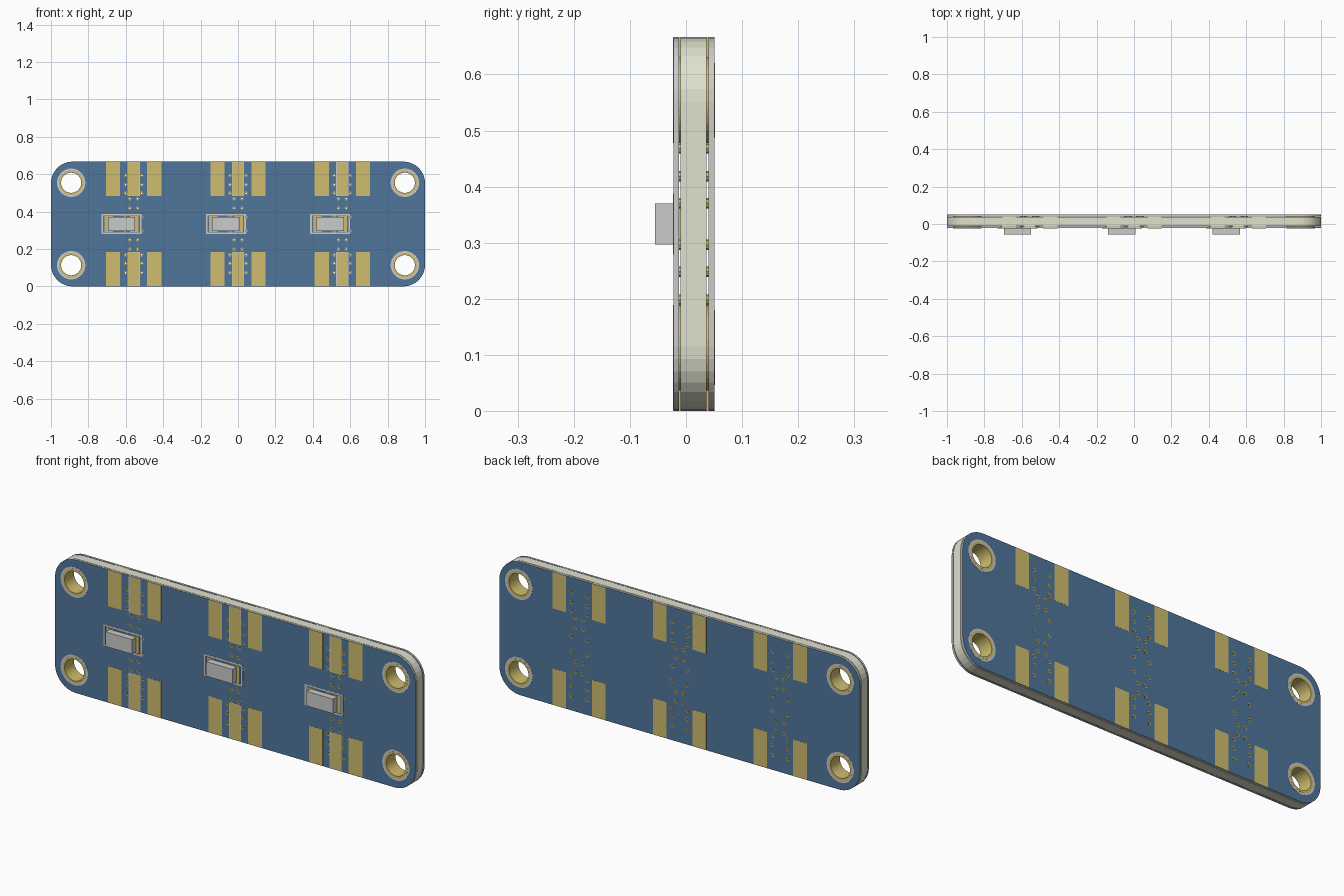
import bpy, bmesh
from math import sin, cos, pi, tau
from mathutils import Matrix

if "Cube" in bpy.data.objects:
    bpy.data.objects.remove(bpy.data.objects["Cube"])

H = 0.667
MID = H / 2
GROUPS = (-0.558, 0.0, 0.558)
HOLES = [(x, z) for x in (-0.892, 0.892) for z in (0.113, H - 0.113)]


def material(name, rgb):
    m = bpy.data.materials.new(name)
    m.diffuse_color = (*rgb, 1)
    m.use_nodes = True
    m.node_tree.nodes["Principled BSDF"].inputs["Base Color"].default_value = m.diffuse_color
    return m


BLUE = material("blue_mask", (0.08, 0.18, 0.33))
GOLD = material("gold", (0.63, 0.51, 0.16))
CREAM = material("cream_core", (0.75, 0.75, 0.62))
SILK = material("pale_print", (0.65, 0.65, 0.62))


def circle(x, z, r, n=32):
    return [(x + r * cos(tau * i / n), z + r * sin(tau * i / n)) for i in range(n)]


def rect(x0, x1, z0, z1):
    return [(x0, z0), (x1, z0), (x1, z1), (x0, z1)]


def centred(x, z, hw, hh):
    return rect(x - hw, x + hw, z - hh, z + hh)


def rounded(hw, z0, z1, r, n=8):
    pts = []
    corners = [(hw - r, z1 - r), (r - hw, z1 - r), (r - hw, z0 + r), (hw - r, z0 + r)]
    for k, (cx, cz) in enumerate(corners):
        for i in range(n + 1):
            a = (k + i / n) * pi / 2
            pts.append((cx + r * cos(a), cz + r * sin(a)))
    return pts


def plate(name, loops, y0, y1, mat=None, side_mat=None, smooth=False):
    """Extrude nested x-z outlines (inner loops become holes) from y0 to y1."""
    s = 100
    cu = bpy.data.curves.new(name, 'CURVE')
    cu.dimensions = '2D'
    cu.fill_mode = 'BOTH'
    cu.extrude = (y1 - y0) / 2 * s
    for loop in loops:
        sp = cu.splines.new('POLY')
        sp.points.add(len(loop) - 1)
        for p, (x, z) in zip(sp.points, loop):
            p.co = (x * s, z * s, 0, 1)
        sp.use_cyclic_u = True
    tmp = bpy.data.objects.new(name + "_outline", cu)
    bpy.context.collection.objects.link(tmp)
    dg = bpy.context.evaluated_depsgraph_get()
    me = bpy.data.meshes.new_from_object(tmp.evaluated_get(dg))
    bpy.data.objects.remove(tmp)
    me.transform(Matrix.Translation((0, (y0 + y1) / 2, 0))
                 @ Matrix.Rotation(pi / 2, 4, 'X') @ Matrix.Scale(1 / s, 4))
    me.materials.clear()
    for m in (mat, side_mat):
        if m:
            me.materials.append(m)
    bm = bmesh.new()
    bm.from_mesh(me)
    bmesh.ops.remove_doubles(bm, verts=bm.verts, dist=1e-5)
    bmesh.ops.recalc_face_normals(bm, faces=bm.faces)
    for f in bm.faces:
        f.material_index = 1 if side_mat and abs(f.normal.y) < 0.5 else 0
        f.smooth = smooth
    bm.to_mesh(me)
    bm.free()
    if smooth:
        me.set_sharp_from_angle(angle=pi / 6)
    me.name = name
    ob = bpy.data.objects.new(name, me)
    bpy.context.collection.objects.link(ob)
    return ob


# Via positions: two mirrored columns per group, wide at pads, narrow between
VIAS = [(g + sx * dx, MID + sz * dz) for g in GROUPS
        for dx, dz in ((0.043, 0.26), (0.043, 0.21), (0.043, 0.165),
                       (0.021, 0.135), (0.021, 0.085), (0.043, 0.037))
        for sx in (-1, 1) for sz in (-1, 1)]

# Board: core and two mask sheets with thin gaps between
outline = rounded(1, 0, H, 0.115)
drills = [circle(x, z, 0.06) for x, z in HOLES] + [circle(x, z, 0.007, 8) for x, z in VIAS]
plate("board_core", [outline] + drills, -0.010, 0.0365, CREAM)
plate("front_mask", [outline] + drills, -0.0222, -0.0125, BLUE, SILK)
plate("back_mask", [outline] + drills, 0.040, 0.0505, BLUE, SILK)

# Plated via tubes
plate("via_tubes", [circle(x, z, r, 8) for x, z in VIAS for r in (0.0095, 0.0045)],
      -0.0227, 0.051, GOLD)

# Plated mounting holes, inner copper annuli and printed rings
plate("mounting_sleeves", [circle(x, z, r) for x, z in HOLES for r in (0.066, 0.054)],
      -0.0232, 0.0515, GOLD, smooth=True)
for side, gap, skin in (("front", (-0.0125, -0.010), (-0.0229, -0.022)),
                        ("back", (0.0365, 0.040), (0.050, 0.0512))):
    rings = [circle(x, z, r) for x, z in HOLES for r in (0.076, 0.063)]
    plate(side + "_copper_rings", rings, *gap, GOLD)
    plate(side + "_printed_rings", rings, *skin, SILK)

# Edge connector pads: outer pairs on both faces, centre pad on the front only
e = 0.0008
outer, centre, frames = [], [], []
for g in GROUPS:
    for z0, z1 in ((e, 0.183), (H - 0.183, H - e)):
        outer += [rect(g + a, g + b, z0, z1) for a, b in ((-0.148, -0.072), (0.072, 0.148))]
        centre.append(rect(g - 0.029, g + 0.029, z0 + 0.003, z1 - 0.003))
        frames += [rect(g - 0.033, g + 0.033, z0, z1), centre[-1]]
plate("front_edge_pads", outer + centre, -0.0228, -0.0095, GOLD)
plate("front_pad_frames", frames, -0.0228, -0.0215, SILK)
plate("back_edge_pads", outer, 0.036, 0.0511, GOLD)

# Chip resistors with solder pads and printed outline
for i, g in enumerate(GROUPS, 1):
    x = g - 0.065
    plate(f"resistor_outline_{i}", [centred(x, MID, 0.107, 0.054), centred(x, MID, 0.098, 0.046)],
          -0.0231, -0.022, SILK)
    plate(f"resistor_pads_{i}", [centred(x + s * 0.068, MID, 0.023, 0.042) for s in (-1, 1)],
          -0.0234, -0.0095, GOLD)
    plate(f"resistor_body_{i}", [centred(x, MID, 0.073, 0.0365)], -0.0555, -0.0225)
